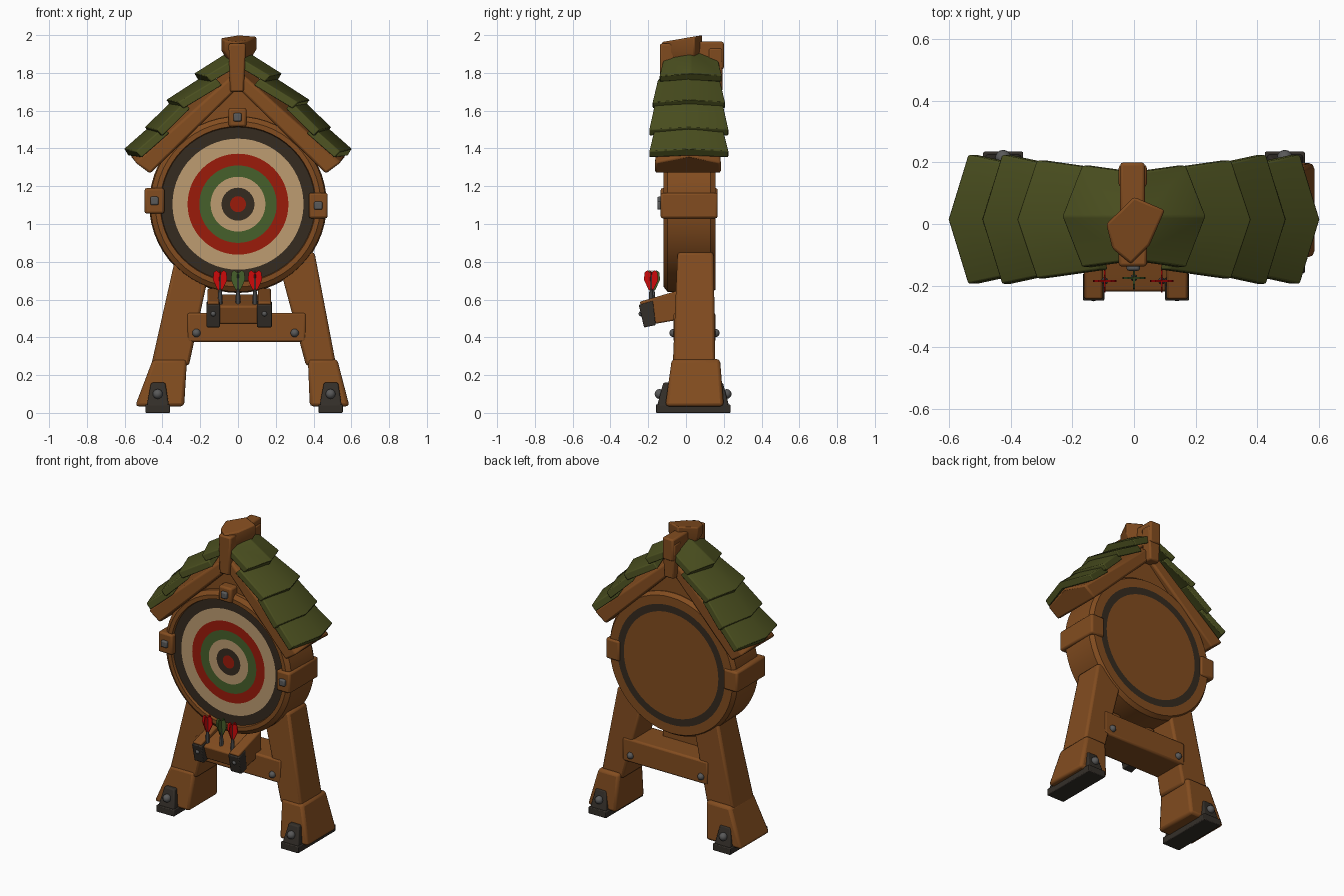
import bpy, bmesh, math
from mathutils import Vector

old = bpy.data.objects.get("Cube")
if old:
    bpy.data.objects.remove(old, do_unlink=True)


def material(name, r, g, b):
    m = bpy.data.materials.new(name)
    m.use_nodes = True
    m.diffuse_color = (r, g, b, 1)
    bsdf = next(n for n in m.node_tree.nodes if n.type == 'BSDF_PRINCIPLED')
    bsdf.inputs["Base Color"].default_value = (r, g, b, 1)
    bsdf.inputs["Roughness"].default_value = 0.8
    return m


WOOD = material("warm wood", 0.225, 0.073, 0.014)
MOSS = material("moss shingle", 0.070, 0.079, 0.014)
TAN = material("target tan", 0.51, 0.335, 0.165)
RED = material("target red", 0.33, 0.011, 0.003)
GREEN = material("target green", 0.062, 0.115, 0.024)
DARK = material("target dark", 0.036, 0.024, 0.014)
FLIGHT = material("dart red", 0.62, 0.003, 0.003)
STEEL = material("bolt steel", 0.10, 0.10, 0.10)
IRON = material("dark iron", 0.034, 0.028, 0.022)


def finish(name, bm, mats, bevel=0.0):
    bmesh.ops.recalc_face_normals(bm, faces=bm.faces)
    mesh = bpy.data.meshes.new(name)
    bm.to_mesh(mesh)
    bm.free()
    for m in mats:
        mesh.materials.append(m)
    ob = bpy.data.objects.new(name, mesh)
    bpy.context.collection.objects.link(ob)
    if bevel:
        mod = ob.modifiers.new("soft edges", 'BEVEL')
        mod.width = bevel
        mod.segments = 2
        mod.limit_method = 'ANGLE'
    bpy.ops.object.select_all(action='DESELECT')
    ob.select_set(True)
    bpy.context.view_layer.objects.active = ob
    bpy.ops.object.shade_smooth_by_angle(angle=math.radians(35))


def loft(name, rings, mat, bevel=0.0):
    """Solid skinned through rings of equal length, capped at both ends."""
    bm = bmesh.new()
    loops = [[bm.verts.new(p) for p in ring] for ring in rings]
    n = len(loops[0])
    for a, b in zip(loops, loops[1:]):
        for i in range(n):
            j = (i + 1) % n
            bm.faces.new((a[i], a[j], b[j], b[i]))
    bm.faces.new(loops[0])
    bm.faces.new(loops[-1])
    finish(name, bm, [mat], bevel)


def rect(x0, x1, y0, y1, z):
    return [(x0, y0, z), (x1, y0, z), (x1, y1, z), (x0, y1, z)]


def box(name, x0, x1, y0, y1, z0, z1, mat, bevel=0.012):
    loft(name, [rect(x0, x1, y0, y1, z0), rect(x0, x1, y0, y1, z1)], mat, bevel)


def bolt(name, x, y, z, r=0.022):
    bm = bmesh.new()
    bmesh.ops.create_uvsphere(bm, u_segments=12, v_segments=8, radius=r)
    bmesh.ops.translate(bm, verts=bm.verts, vec=(x, y, z))
    finish(name, bm, [STEEL])


# Round target: a lathe about the y axis, coloured ring by ring
CENTRE, SEGS = 1.105, 56
profile = [(0.042, -0.1, RED), (0.087, -0.1, DARK), (0.145, -0.1, TAN), (0.205, -0.1, GREEN),
           (0.267, -0.1, RED), (0.347, -0.1, TAN), (0.408, -0.1, DARK), (0.412, -0.118, WOOD),
           (0.438, -0.118, WOOD), (0.464, -0.098, WOOD), (0.47, 0.13, WOOD), (0.452, 0.157, WOOD),
           (0.395, 0.157, WOOD), (0.348, 0.157, DARK)]
target_mats = [RED, DARK, TAN, GREEN, WOOD]
bm = bmesh.new()
loops = []
for r, y, _ in profile:
    angles = [2 * math.pi * k / SEGS for k in range(SEGS)]
    loops.append([bm.verts.new((r * math.cos(a), y, CENTRE + r * math.sin(a))) for a in angles])
bm.faces.new(loops[0]).material_index = 0
bm.faces.new(loops[-1]).material_index = target_mats.index(WOOD)
for a, b, (_, _, mat) in zip(loops, loops[1:], profile[1:]):
    for i in range(SEGS):
        j = (i + 1) % SEGS
        bm.faces.new((a[i], a[j], b[j], b[i])).material_index = target_mats.index(mat)
finish("target_disc", bm, target_mats)

# Clamps around the rim, each with a square bolt head
for name, x0, x1, z0, z1, y1 in (("right", -0.495, -0.39, 1.055, 1.19, 0.168),
                                 ("left", 0.375, 0.475, 1.03, 1.165, 0.168),
                                 ("top", -0.05, 0.045, 1.515, 1.615, 0.0)):
    box("clamp_" + name, x0, x1, -0.135, y1, z0, z1, WOOD)
    cx, cz = (x0 + x1) / 2, (z0 + z1) / 2
    box("clamp_bolt_" + name, cx - 0.022, cx + 0.022, -0.152, -0.12,
        cz - 0.022, cz + 0.022, STEEL, 0.008)

# Legs, feet and iron shoes; each leg has its own x limits
for name, foot_low, foot_top, leg_low, leg_top, shoe in (
        ("right", (-0.545, -0.285), (-0.45, -0.27), (-0.46, -0.26), (-0.325, -0.13), -0.425),
        ("left", (0.38, 0.59), (0.37, 0.525), (0.36, 0.52), (0.2, 0.405), 0.49)):
    loft("leg_" + name, [rect(*leg_low, -0.07, 0.155, 0.25),
                         rect(*leg_top, -0.045, 0.146, 0.85)], WOOD, 0.015)
    loft("foot_" + name, [rect(*foot_low, -0.11, 0.2, 0.035),
                          rect(*foot_top, -0.075, 0.18, 0.285)], WOOD, 0.018)
    box("sole_" + name, shoe - 0.065, shoe + 0.065, -0.16, 0.235, 0.0, 0.045, IRON, 0.005)
    for end in ("front", "back"):
        def flip(y):
            return y if end == "front" else 0.075 - y
        loft(f"shoe_{end}_{name}",
             [rect(shoe - 0.064, shoe + 0.064, flip(-0.16), flip(-0.09), 0.01),
              rect(shoe - 0.035, shoe + 0.04, flip(-0.12), flip(-0.07), 0.16)], IRON, 0.008)
        bolt(f"shoe_bolt_{end}_{name}", shoe, flip(-0.14), 0.1, 0.026)

# Crossbar between the legs
box("crossbar", -0.27, 0.36, -0.066, 0.156, 0.375, 0.53, WOOD)
for x in (-0.22, 0.3):
    for y in (-0.066, 0.156):
        bolt("crossbar_bolt", x, y, 0.423)


# Dart tray: side profiles in (y, z), extruded along x
def side_profile(name, x0, x1, pts, mat, bevel):
    loft(name, [[(x, y, z) for y, z in pts] for x in (x0, x1)], mat, bevel)


side_profile("dart_tray", -0.12, 0.13,
             [(-0.222, 0.565), (-0.15, 0.59), (0.0, 0.63), (0.0, 0.51), (-0.19, 0.468)], WOOD, 0.01)
for name, x0, x1 in (("right", -0.162, -0.1), ("left", 0.105, 0.175)):
    side_profile("tray_arm_" + name, x0, x1,
                 [(-0.246, 0.588), (0.0, 0.66), (0.0, 0.5), (-0.2, 0.465)], WOOD, 0.008)
    side_profile("tray_bracket_" + name, x0 - 0.004, x1 + 0.004,
                 [(-0.25, 0.572), (-0.175, 0.593), (-0.16, 0.465), (-0.222, 0.452)], IRON, 0.005)
    bolt("tray_bolt_" + name, (x0 + x1) / 2, -0.237, 0.525, 0.014)

# Darts standing in the tray, with crossed heart-shaped flights
half = [(0.012, 0.65), (0.038, 0.705), (0.034, 0.742), (0.02, 0.755), (0, 0.74)]
heart = half + [(-u, z) for u, z in reversed(half[:-1])]
for i, (x, mat) in enumerate(((-0.095, FLIGHT), (0.0, GREEN), (0.09, FLIGHT))):
    y = -0.185 if i != 1 else -0.175
    loft(f"dart_shaft_{i}", [[(x + r * math.cos(a), y + r * math.sin(a), z)
                              for a in (k * math.pi / 4 for k in range(8))]
                             for r, z in ((0.012, 0.55), (0.012, 0.62), (0.007, 0.66), (0.005, 0.74))],
         STEEL)
    for turn in (0, math.pi / 2):
        c, s = math.cos(turn), math.sin(turn)
        loft(f"dart_flight_{i}",
             [[(x + u * c - t * s, y + u * s + t * c, z) for u, z in heart]
              for t in (-0.003, 0.003)], mat)

# Gable board behind the rafters
gable = [(0, 1.79), (-0.4, 1.38), (-0.3, 1.2), (0.3, 1.2), (0.4, 1.38)]
loft("gable_board", [[(x, y, z) for x, z in gable] for y in (-0.075, 0.125)], WOOD)

# Roof: folded rafters carrying four overlapping folded shingles per side
DOWN, OUT = Vector((0.73, 0, -0.683)), Vector((0.683, 0, 0.73))
shingles = [((0.03, 1.925), (0.235, 1.795), 0.165, 0.025),
            ((0.15, 1.805), (0.382, 1.655), 0.192, 0.015),
            ((0.32, 1.68), (0.495, 1.51), 0.21, 0.015),
            ((0.43, 1.55), (0.605, 1.395), 0.21, 0.015)]


def fold(x, z, w, cy, back, side):
    """Folded shingle section: ridge at (x, z), edges dropped and set back."""
    ridge = Vector((x, cy, z))
    ring = []
    for k, t in ((-1, 0), (0, 0), (1, 0), (1, 0.045), (0, 0.045), (-1, 0.045)):
        p = ridge + Vector((0, k * w, 0)) - OUT * (t + 0.052 * abs(k)) - DOWN * back * abs(k)
        ring.append((p.x * side, p.y, p.z))
    return ring


for side, name in ((-1, "right"), (1, "left")):
    loft("rafter_" + name,
         [[(side * x, y, z) for x, y, z in ring] for ring in (
             [(0, -0.12, 1.72), (0, -0.12, 1.81), (0, 0.015, 1.87), (0, 0.15, 1.81), (0, 0.15, 1.72)],
             [(0.465, -0.165, 1.267), (0.545, -0.165, 1.325), (0.57, 0.015, 1.365),
              (0.545, 0.185, 1.325), (0.465, 0.185, 1.267)])], WOOD, 0.012)
    for i, (top, low, w, cy) in enumerate(shingles):
        loft(f"shingle_{i}_{name}", [fold(*top, w * 0.85, cy, 0.0, side),
                                     fold(*low, w, cy, 0.04, side)], MOSS, 0.006)

# Ridge cap: skewed block, rear beam and hanging end posts
cap = [(-0.09, 0.0), (0.0, 0.088), (0.1, 0.045), (0.05, -0.07), (-0.01, -0.13), (-0.07, -0.08)]
loft("ridge_block", [[(x * 0.6, y * 0.9, 1.86) for x, y in cap],
                     [(x, y, 1.92 + 0.1 * y) for x, y in cap],
                     [(x, y, 1.985 + 0.17 * y) for x, y in cap]], WOOD, 0.008)
loft("ridge_beam", [rect(-0.045, 0.035, -0.02, 0.2, 1.82),
                    rect(-0.045, 0.035, 0.0, 0.2, 1.965)], WOOD, 0.01)
for name, y0, y1, z1 in (("front", -0.138, -0.06, 1.955), ("back", 0.12, 0.192, 1.93)):
    loft("ridge_post_" + name, [rect(-0.042, 0.03, y0, y1, 1.7),
                                rect(-0.05, 0.042, y0, y1, z1)], WOOD, 0.01)
